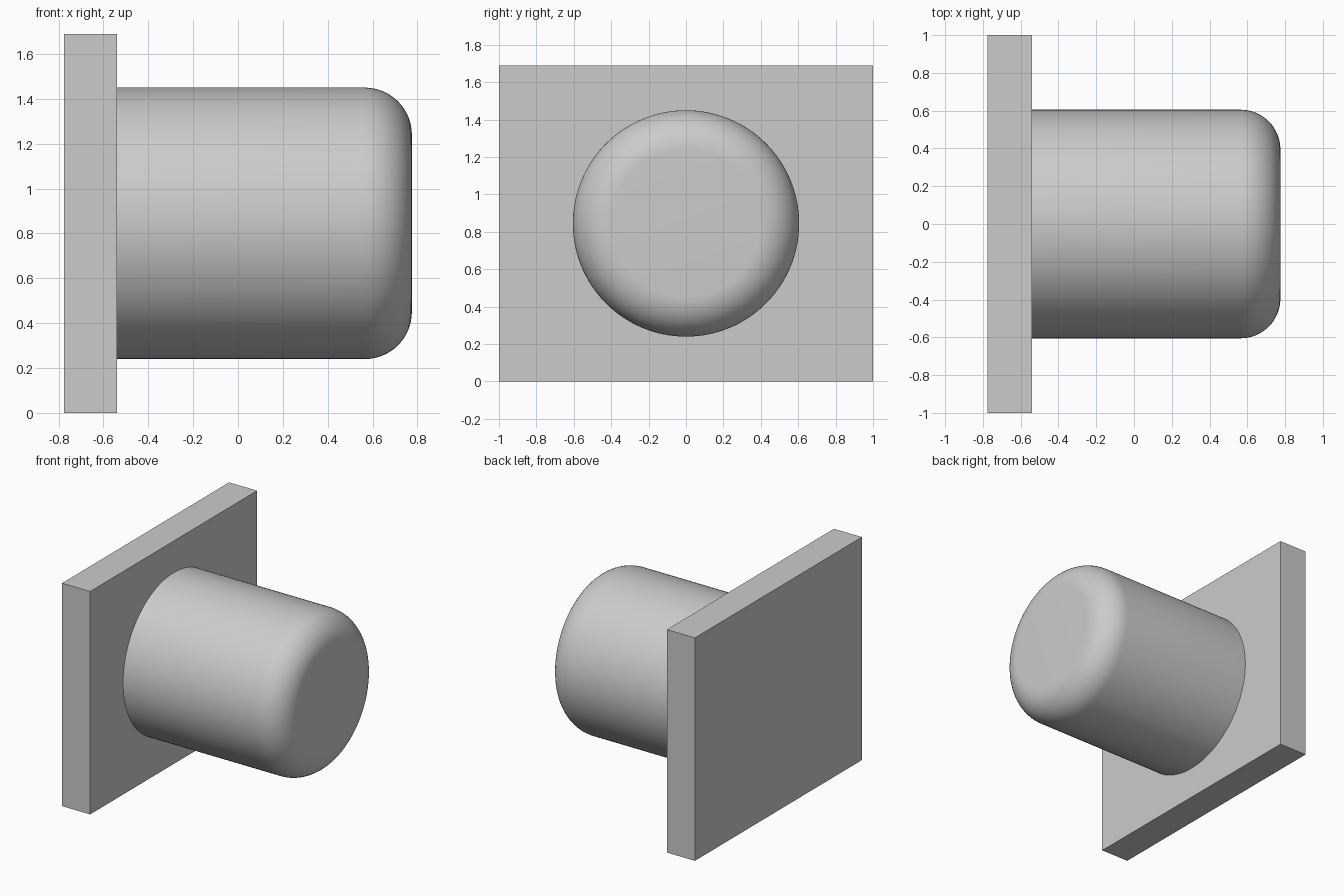
import bpy
import bmesh
from math import sin, cos, pi, radians
from mathutils import Matrix, Vector

cube = bpy.data.objects.get("Cube")
if cube:
    bpy.data.objects.remove(cube, do_unlink=True)

# Main dimensions
HALF_LENGTH = 0.775
PLATE_FACE = -0.54
HEIGHT = 1.69
RADIUS = 0.605
FILLET = 0.21
SEGMENTS = 128
ARC_STEPS = 16

grey = bpy.data.materials.new("light_grey")
grey.use_nodes = True
colour = (0.6, 0.6, 0.6, 1)
grey.diffuse_color = colour
grey.node_tree.nodes["Principled BSDF"].inputs["Base Color"].default_value = colour


def add_object(name, bm):
    bmesh.ops.recalc_face_normals(bm, faces=bm.faces)
    mesh = bpy.data.meshes.new(name)
    bm.to_mesh(mesh)
    bm.free()
    mesh.materials.append(grey)
    obj = bpy.data.objects.new(name, mesh)
    bpy.context.collection.objects.link(obj)
    return obj


# Rectangular mounting plate
thickness = PLATE_FACE + HALF_LENGTH
bm = bmesh.new()
bmesh.ops.create_cube(bm, size=1, matrix=Matrix.Translation(
    (PLATE_FACE - thickness / 2, 0, HEIGHT / 2)) @ Matrix.Diagonal((thickness, 2, HEIGHT, 1)))
add_object("mounting_plate", bm)

# Round boss with a filleted end, turned about the x axis
profile = [(PLATE_FACE, 0), (PLATE_FACE, RADIUS)]
for i in range(ARC_STEPS + 1):
    a = pi / 2 * (1 - i / ARC_STEPS)
    profile.append((HALF_LENGTH - FILLET + FILLET * cos(a),
                    RADIUS - FILLET + FILLET * sin(a)))
profile.append((HALF_LENGTH, 0))

bm = bmesh.new()
verts = [bm.verts.new((x, 0, HEIGHT / 2 + r)) for x, r in profile]
edges = [bm.edges.new(pair) for pair in zip(verts, verts[1:])]
bmesh.ops.spin(bm, geom=verts + edges, cent=Vector((0, 0, HEIGHT / 2)),
               axis=(1, 0, 0), angle=2 * pi, steps=SEGMENTS)
bmesh.ops.remove_doubles(bm, verts=bm.verts, dist=0.0001)
boss = add_object("round_boss", bm)

bpy.ops.object.select_all(action="DESELECT")
boss.select_set(True)
bpy.context.view_layer.objects.active = boss
bpy.ops.object.shade_smooth_by_angle(angle=radians(30))
